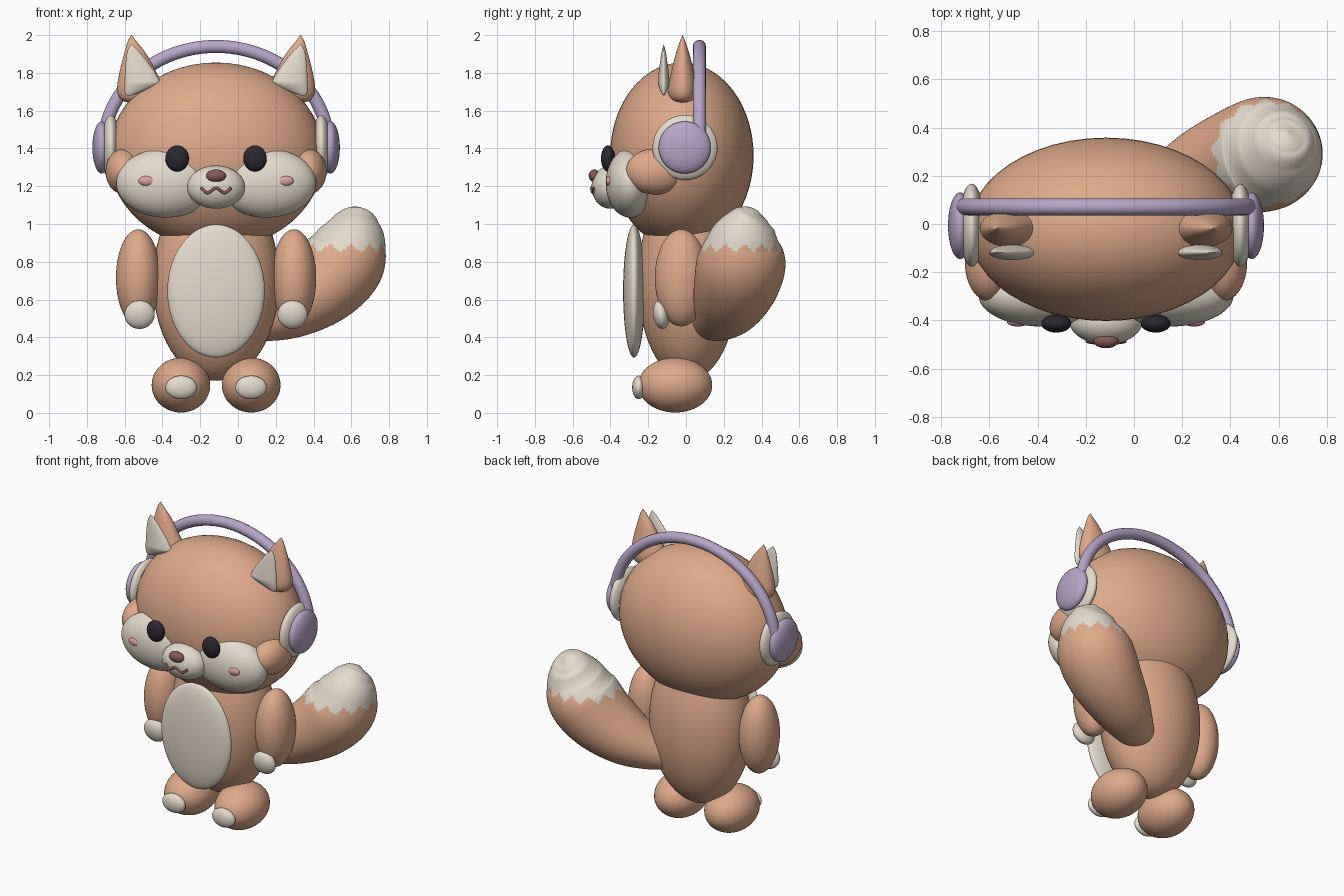
import bpy, bmesh, math
from mathutils import Vector

if "Cube" in bpy.data.objects:
    bpy.data.objects.remove(bpy.data.objects["Cube"])

CX = -0.116  # the character's own mirror line


def material(name, rgb):
    m = bpy.data.materials.new(name)
    m.diffuse_color = (*rgb, 1)
    m.use_nodes = True
    m.node_tree.nodes["Principled BSDF"].inputs["Base Color"].default_value = m.diffuse_color
    return m


ORANGE = material("orange_fur", (0.74, 0.40, 0.25))
CREAM = material("cream_fur", (0.78, 0.71, 0.61))
PURPLE = material("purple_plastic", (0.47, 0.38, 0.58))
DARK = material("dark_eye", (0.025, 0.02, 0.03))
BROWN = material("brown_nose", (0.24, 0.10, 0.09))
PINK = material("pink_blush", (0.72, 0.36, 0.35))


def finish(name, bm, *mats):
    bmesh.ops.recalc_face_normals(bm, faces=bm.faces[:])
    for f in bm.faces:
        f.smooth = True
    me = bpy.data.meshes.new(name)
    bm.to_mesh(me)
    bm.free()
    for m in mats:
        me.materials.append(m)
    ob = bpy.data.objects.new(name, me)
    bpy.context.collection.objects.link(ob)
    return ob


def ball(name, loc, radii, mat, rot=(0, 0, 0)):
    """Ellipsoid; loc x is measured from the mirror line."""
    bm = bmesh.new()
    bmesh.ops.create_uvsphere(bm, u_segments=48, v_segments=28, radius=1)
    bmesh.ops.scale(bm, vec=radii, verts=bm.verts)
    ob = finish(name, bm, mat)
    ob.location = (CX + loc[0], loc[1], loc[2])
    ob.rotation_euler = rot
    return ob


def pair(name, loc, radii, mat, rot=(0, 0, 0)):
    for side, s in (("left", -1), ("right", 1)):
        ball(f"{side}_{name}", (s * loc[0], loc[1], loc[2]), radii, mat,
             (rot[0], s * rot[1], s * rot[2]))


def spline(pts, steps):
    """Catmull-Rom through tuples of any length."""
    p = [pts[0]] + list(pts) + [pts[-1]]
    out = []
    for i in range(1, len(p) - 2):
        for k in range(steps):
            t = k / steps
            out.append([0.5 * (2 * b + (c - a) * t + (2 * a - 5 * b + 4 * c - d) * t * t
                               + (3 * b - a - 3 * c + d) * t ** 3)
                        for a, b, c, d in zip(*p[i - 1:i + 3])])
    return out + [list(pts[-1])]


def loft(rings):
    bm = bmesh.new()
    loops = [[bm.verts.new(v) for v in r] for r in rings]
    n = len(loops[0])
    for a, b in zip(loops, loops[1:]):
        for i in range(n):
            j = (i + 1) % n
            bm.faces.new((a[i], a[j], b[j], b[i]))
    bm.faces.new(loops[0])
    bm.faces.new(loops[-1])
    return bm


# Body, belly and limbs
ball("body", (0, 0.01, 0.70), (0.335, 0.265, 0.53), ORANGE)
ball("belly_patch", (0, -0.275, 0.645), (0.258, 0.058, 0.352), CREAM)
pair("arm", (0.412, -0.025, 0.715), (0.118, 0.14, 0.257), ORANGE)
pair("hand", (0.405, -0.132, 0.52), (0.08, 0.042, 0.076), CREAM, (0.15, 0, 0))
pair("foot", (0.186, -0.057, 0.147), (0.155, 0.196, 0.145), ORANGE)
pair("toe_pad", (0.185, -0.25, 0.135), (0.083, 0.035, 0.062), CREAM)

# Head and face
ball("head", (0, -0.022, 1.362), (0.57, 0.38, 0.493), ORANGE)
pair("side_cheek", (0.485, -0.16, 1.278), (0.10, 0.16, 0.122), ORANGE)
pair("cheek", (0.267, -0.295, 1.217), (0.262, 0.13, 0.183), CREAM)
ball("muzzle", (0, -0.40, 1.195), (0.153, 0.10, 0.114), CREAM)
ball("nose", (0, -0.485, 1.255), (0.052, 0.03, 0.034), BROWN)
pair("eye", (0.206, -0.413, 1.347), (0.062, 0.037, 0.069), DARK)
pair("blush", (0.365, -0.405, 1.228), (0.046, 0.02, 0.027), PINK)


def tube(name, pts, radius, mat):
    cu = bpy.data.curves.new(name, "CURVE")
    cu.dimensions = "3D"
    cu.bevel_depth = radius
    cu.bevel_resolution = 5
    cu.use_fill_caps = True
    sp = cu.splines.new("POLY")
    sp.points.add(len(pts) - 1)
    for q, p in zip(sp.points, pts):
        q.co = (*p, 1)
    cu.materials.append(mat)
    ob = bpy.data.objects.new(name, cu)
    bpy.context.collection.objects.link(ob)


# Mouth line laid on the muzzle surface
mouth = spline([(-0.08, 1.192), (-0.045, 1.165), (0, 1.19), (0.045, 1.165), (0.08, 1.192)], 8)
tube("mouth", [(CX + x, -0.40 - 0.10 * math.sqrt(
    1 - (x / 0.153) ** 2 - ((z - 1.195) / 0.114) ** 2), z) for x, z in mouth], 0.008, BROWN)


# Ears: (z, left edge, right edge) for the left ear, mirrored for the right
def ear(name, profile, y, depth, mat):
    for side, s in (("left", 1), ("right", -1)):
        rings = []
        for z, x0, x1 in spline(profile, 6):
            c, w = (x0 + x1) / 2 - CX, max((x1 - x0) / 2, 0.002)
            rings.append([(CX + s * (c + w * math.cos(a)), y + depth * w * math.sin(a), z)
                          for a in (math.tau * i / 32 for i in range(32))])
        finish(f"{side}_{name}", loft(rings), mat)


ear("ear", [(1.64, -0.57, -0.50), (1.66, -0.62, -0.42), (1.71, -0.64, -0.39),
            (1.80, -0.628, -0.43), (1.90, -0.603, -0.485), (1.97, -0.582, -0.54),
            (2.0, -0.565, -0.563)], -0.018, 0.62, ORANGE)
ear("inner_ear", [(1.68, -0.59, -0.565), (1.70, -0.60, -0.51), (1.74, -0.602, -0.42),
                  (1.77, -0.60, -0.42), (1.84, -0.596, -0.465), (1.91, -0.587, -0.52),
                  (1.95, -0.568, -0.562)], -0.118, 0.33, CREAM)

# Headphones
arc = [math.pi * i / 48 for i in range(49)]
tube("headband", [(CX + 0.595 * math.cos(a), 0.071, 1.41 + 0.53 * math.sin(a)) for a in arc],
     0.035, PURPLE)
pair("ear_cushion", (0.557, -0.005, 1.405), (0.052, 0.172, 0.172), CREAM)
pair("ear_cup", (0.605, -0.007, 1.405), (0.05, 0.138, 0.138), PURPLE)

# Tail: x, y, z, radius along the spine
path = spline([(0.0, 0.10, 0.46, 0.07), (0.15, 0.16, 0.505, 0.13), (0.30, 0.22, 0.575, 0.178),
               (0.45, 0.265, 0.68, 0.213), (0.555, 0.295, 0.80, 0.222), (0.605, 0.315, 0.92, 0.182),
               (0.625, 0.345, 1.01, 0.125), (0.632, 0.365, 1.05, 0.075), (0.637, 0.38, 1.07, 0.003)], 14)
across = Vector((-0.35, 0.937, 0))
rings = []
for i, (x, y, z, r) in enumerate(path):
    t = (Vector(path[min(i + 1, len(path) - 1)][:3]) - Vector(path[max(i - 1, 0)][:3])).normalized()
    n = (across - t * across.dot(t)).normalized()
    u = n.cross(t)
    rings.append([Vector((x, y, z)) + r * (1.06 * n * math.cos(a) + u * math.sin(a))
                  for a in (math.tau * k / 120 for k in range(120))])
bm = loft(rings)
# Zigzag edge of the pale tip
for f in bm.faces:
    c = f.calc_center_median()
    turn = math.atan2(c.y - 0.31, c.x - 0.57) / math.tau * 13
    f.material_index = int(c.z > 0.85 + 0.09 * abs(turn % 1 - 0.5))
finish("tail", bm, ORANGE, CREAM)
